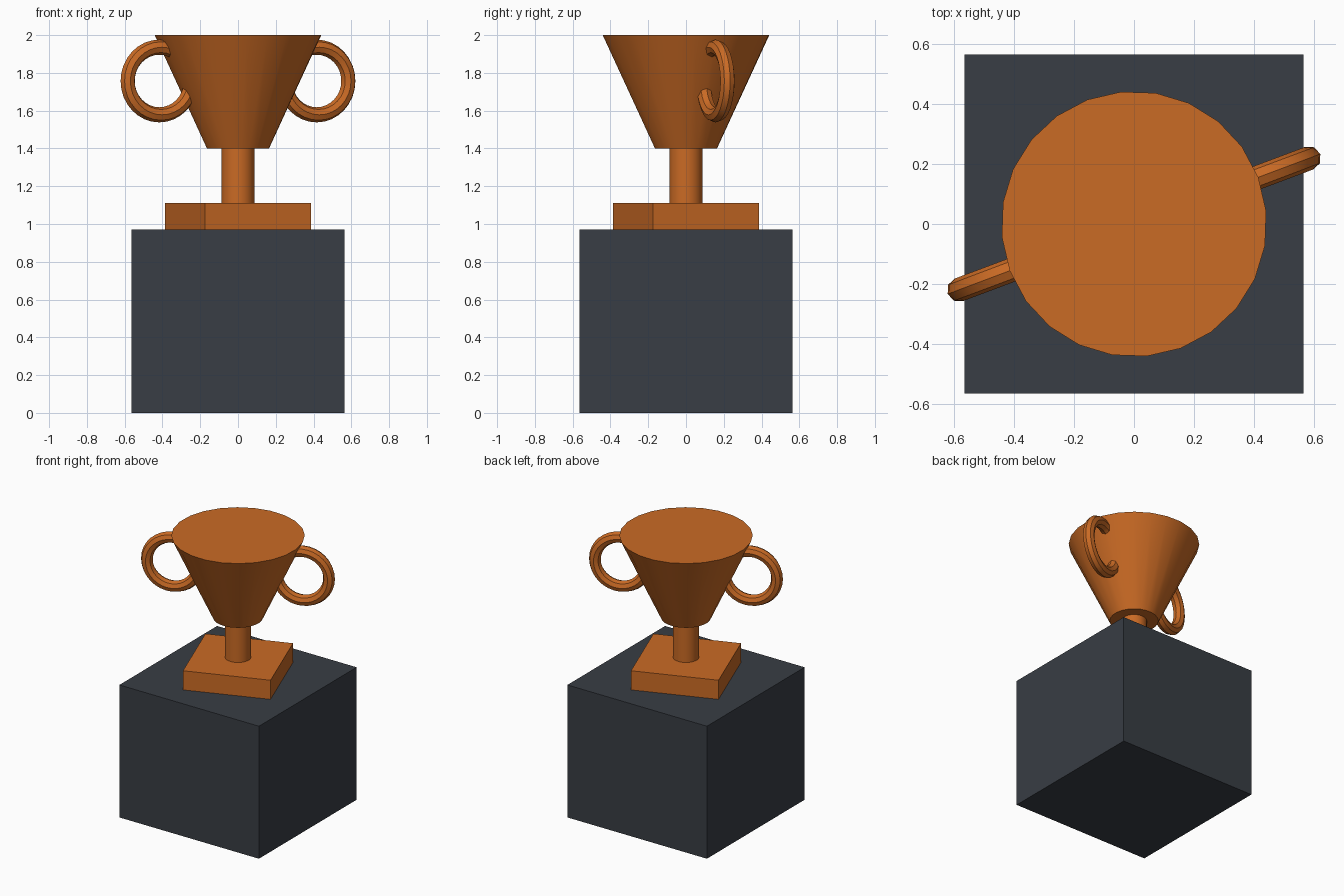
import bpy
from math import radians, cos, sin, pi

cube = bpy.data.objects.get("Cube")
if cube:
    bpy.data.objects.remove(cube, do_unlink=True)

TURN = radians(20.6)  # the trophy stands turned on its pedestal


def material(name, rgb):
    mat = bpy.data.materials.new(name)
    mat.use_nodes = True
    mat.diffuse_color = (*rgb, 1)
    mat.node_tree.nodes["Principled BSDF"].inputs["Base Color"].default_value = (*rgb, 1)
    return mat


bronze = material("bronze", (0.59, 0.145, 0.018))
slate = material("slate", (0.040, 0.047, 0.058))


def finish(name, mat, smooth=False):
    obj = bpy.context.object
    obj.name = name
    obj.data.materials.append(mat)
    if smooth:
        bpy.ops.object.shade_smooth_by_angle(angle=radians(30))
    return obj


def block(name, mat, side, bottom, top, turn=0):
    bpy.ops.mesh.primitive_cube_add(size=1, location=(0, 0, (bottom + top) / 2),
                                    rotation=(0, 0, turn))
    bpy.context.object.scale = (side, side, top - bottom)
    bpy.ops.object.transform_apply(location=False, rotation=False, scale=True)
    return finish(name, mat)


def round_part(name, mat, r_bottom, r_top, bottom, top):
    bpy.ops.mesh.primitive_cone_add(vertices=24, radius1=r_bottom, radius2=r_top,
                                    depth=top - bottom, rotation=(0, 0, TURN),
                                    location=(0, 0, (bottom + top) / 2))
    return finish(name, mat, smooth=True)


# Pedestal and square foot
block("pedestal", slate, 1.13, 0, 0.97)
block("trophy_foot", bronze, 0.60, 0.97, 1.11, TURN)

# Stem and closed cup
round_part("stem", bronze, 0.087, 0.087, 1.11, 1.40)
round_part("cup", bronze, 0.165, 0.443, 1.40, 2.0)

# Ring handles, sunk into the cup on opposite sides
for name, angle in (("left_handle", TURN), ("right_handle", TURN + pi)):
    reach = 0.445
    bpy.ops.mesh.primitive_torus_add(
        major_radius=0.179, minor_radius=0.04, major_segments=32, minor_segments=8,
        location=(reach * cos(angle), reach * sin(angle), 1.757),
        rotation=(pi / 2, 0, angle))
    finish(name, bronze, smooth=True)
